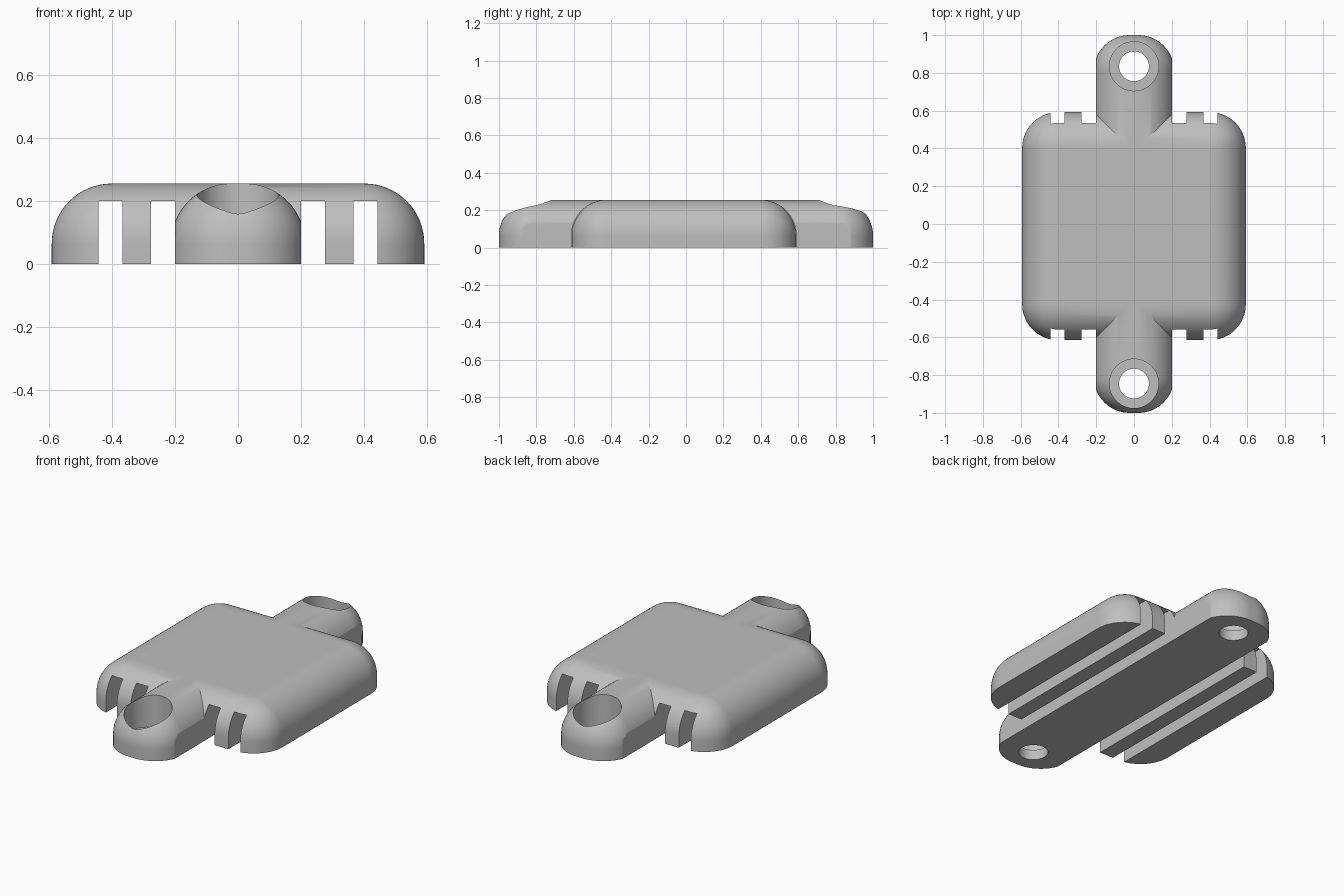
import bpy
import bmesh
import math
from mathutils import Matrix

# Remove the default cube only
if "Cube" in bpy.data.objects:
    bpy.data.objects.remove(bpy.data.objects["Cube"], do_unlink=True)

HEIGHT = 0.255
ROUND = 0.19

grey = bpy.data.materials.new("plain grey")
grey.use_nodes = True
colour = (0.52, 0.52, 0.52, 1)
grey.diffuse_color = colour
grey.node_tree.nodes["Principled BSDF"].inputs["Base Color"].default_value = colour


def add_object(name, bm):
    mesh = bpy.data.meshes.new(name)
    bm.to_mesh(mesh)
    bm.free()
    mesh.materials.append(grey)
    obj = bpy.data.objects.new(name, mesh)
    bpy.context.collection.objects.link(obj)
    return obj


def box(name, x, y, z, rounding=0):
    """Box between (min, max) pairs; rounding softens all but the bottom edges."""
    bm = bmesh.new()
    bmesh.ops.create_cube(bm, size=1)
    for v in bm.verts:
        v.co = [pair[int(c > 0)] for pair, c in zip((x, y, z), v.co)]
    if rounding:
        edges = [e for e in bm.edges if max(v.co.z for v in e.verts) > z[0] + 0.01]
        bmesh.ops.bevel(bm, geom=edges, offset=rounding, offset_type='OFFSET',
                        segments=16, profile=0.5, affect='EDGES')
    return add_object(name, bm)


def cylinder(name, y, radius, bottom, top):
    bm = bmesh.new()
    bmesh.ops.create_cone(bm, cap_ends=True, segments=64, radius1=radius, radius2=radius,
                          depth=top - bottom,
                          matrix=Matrix.Translation((0, y, (top + bottom) / 2)))
    return add_object(name, bm)


def combine(target, tool, operation):
    """Apply a boolean and throw the tool away."""
    mod = target.modifiers.new(operation, 'BOOLEAN')
    mod.operation = operation
    mod.solver = 'EXACT'
    mod.object = tool
    bpy.context.view_layer.objects.active = target
    bpy.ops.object.modifier_apply(modifier=mod.name)
    bpy.data.objects.remove(tool, do_unlink=True)


# Rounded housing with a long mounting strap running through it
housing = box("clamp_housing", (-0.592, 0.592), (-0.615, 0.592), (0, HEIGHT), ROUND)
strap = box("mounting_strap", (-0.213, 0.213), (-1, 1), (0, HEIGHT), ROUND)
strap_trim = box("strap_trim", (-0.2, 0.2), (-1.2, 1.2), (-0.2, 0.5))
combine(strap, strap_trim, 'INTERSECT')
combine(housing, strap, 'UNION')

# Lengthwise slots open at the bottom
for side in (-1, 1):
    for inner, outer in ((0.2, 0.277), (0.367, 0.443)):
        slot = box("slot", sorted((side * inner, side * outer)), (-1.2, 1.2), (-0.1, 0.2))
        combine(housing, slot, 'DIFFERENCE')

# Counterbored screw holes at both ends
for y in (-0.845, 0.835):
    combine(housing, cylinder("counterbore", y, 0.13, 0.06, 0.5), 'DIFFERENCE')
    combine(housing, cylinder("screw_hole", y, 0.079, -0.1, 0.5), 'DIFFERENCE')

# Smooth fillets with crisp cut edges
bpy.ops.object.select_all(action='DESELECT')
housing.select_set(True)
bpy.context.view_layer.objects.active = housing
bpy.ops.object.shade_smooth_by_angle(angle=math.radians(25))
weighted = housing.modifiers.new("flat_face_normals", 'WEIGHTED_NORMAL')
weighted.keep_sharp = True
